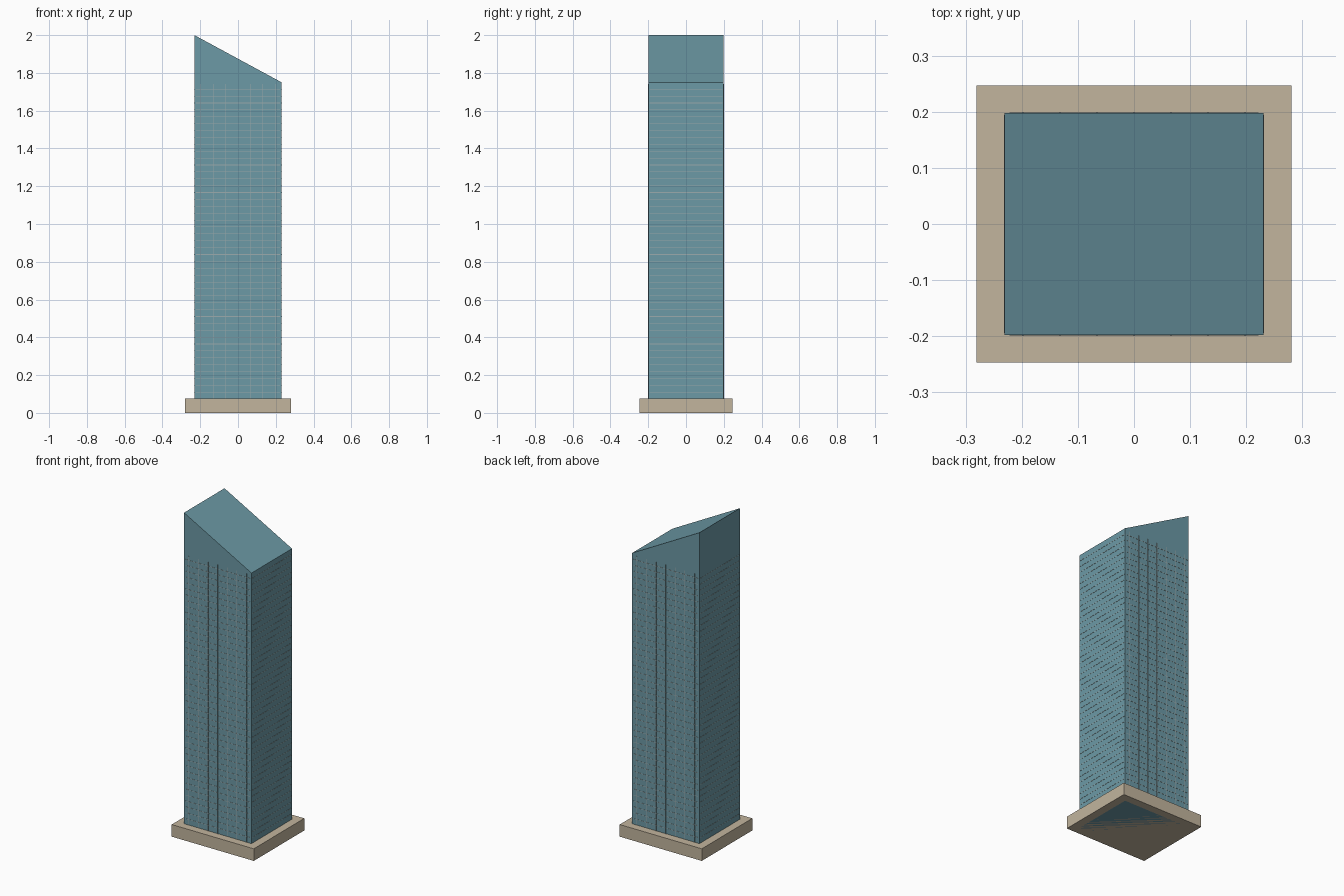
import bpy, bmesh

if "Cube" in bpy.data.objects:
    bpy.data.objects.remove(bpy.data.objects["Cube"])

HX, HY = 0.231, 0.198      # tower half width and half depth
SHAFT_TOP = 1.75
FLOORS = 48
BAYS = 7


def material(name, rgb):
    m = bpy.data.materials.new(name)
    m.diffuse_color = (*rgb, 1)
    m.use_nodes = True
    m.node_tree.nodes["Principled BSDF"].inputs["Base Color"].default_value = m.diffuse_color
    return m


glass = material("teal_glass", (0.15, 0.32, 0.38))
stone = material("beige_stone", (0.54, 0.46, 0.34))
metal = material("pale_metal", (0.33, 0.41, 0.42))


def add_box(bm, x0, x1, y0, y1, z0, z1):
    v = bmesh.ops.create_cube(bm, size=1)["verts"]
    bmesh.ops.scale(bm, vec=(x1 - x0, y1 - y0, z1 - z0), verts=v)
    bmesh.ops.translate(bm, vec=((x0 + x1) / 2, (y0 + y1) / 2, (z0 + z1) / 2), verts=v)


def finish(bm, name, mat):
    bmesh.ops.recalc_face_normals(bm, faces=bm.faces)
    me = bpy.data.meshes.new(name)
    bm.to_mesh(me)
    bm.free()
    me.materials.append(mat)
    ob = bpy.data.objects.new(name, me)
    bpy.context.collection.objects.link(ob)
    return ob


# Plinth
bm = bmesh.new()
add_box(bm, -0.281, 0.281, -0.247, 0.247, 0, 0.075)
finish(bm, "plinth", stone)

# Glass shaft
bm = bmesh.new()
add_box(bm, -HX, HX, -HY, HY, 0, SHAFT_TOP)
finish(bm, "tower_shaft", glass)

# Sloped crown: triangular profile extruded front to back
bm = bmesh.new()
profile = [(-HX, SHAFT_TOP), (HX, SHAFT_TOP), (-HX, 2.0)]
face = bm.faces.new([bm.verts.new((x, -HY, z)) for x, z in profile])
ext = bmesh.ops.extrude_face_region(bm, geom=[face])["geom"]
bmesh.ops.translate(bm, vec=(0, 2 * HY, 0),
                    verts=[g for g in ext if isinstance(g, bmesh.types.BMVert)])
finish(bm, "sloped_crown", glass)

# Floor bands: thin strips on all four sides at each storey
P, T = 0.001, 0.0015       # projection and half thickness
bm = bmesh.new()
for i in range(3, FLOORS):
    z = i * SHAFT_TOP / FLOORS
    for s in (-1, 1):
        ys = sorted((s * (HY - 0.001), s * (HY + P)))
        add_box(bm, -HX * 0.96, HX * 0.96, *ys, z - T, z + T)
        xs = sorted((s * (HX - 0.001), s * (HX + P)))
        add_box(bm, *xs, -HY * 0.98, HY * 0.98, z - T, z + T)
finish(bm, "floor_bands", metal)

# Vertical fins on the front and back
bm = bmesh.new()
for i in range(BAYS):
    x = (i - BAYS // 2) * 2 * HX / BAYS
    for s in (-1, 1):
        ys = sorted((s * (HY - 0.001), s * (HY + 0.002)))
        add_box(bm, x - 0.0012, x + 0.0012, *ys, 0.07, 1.74)
finish(bm, "facade_fins", metal)
